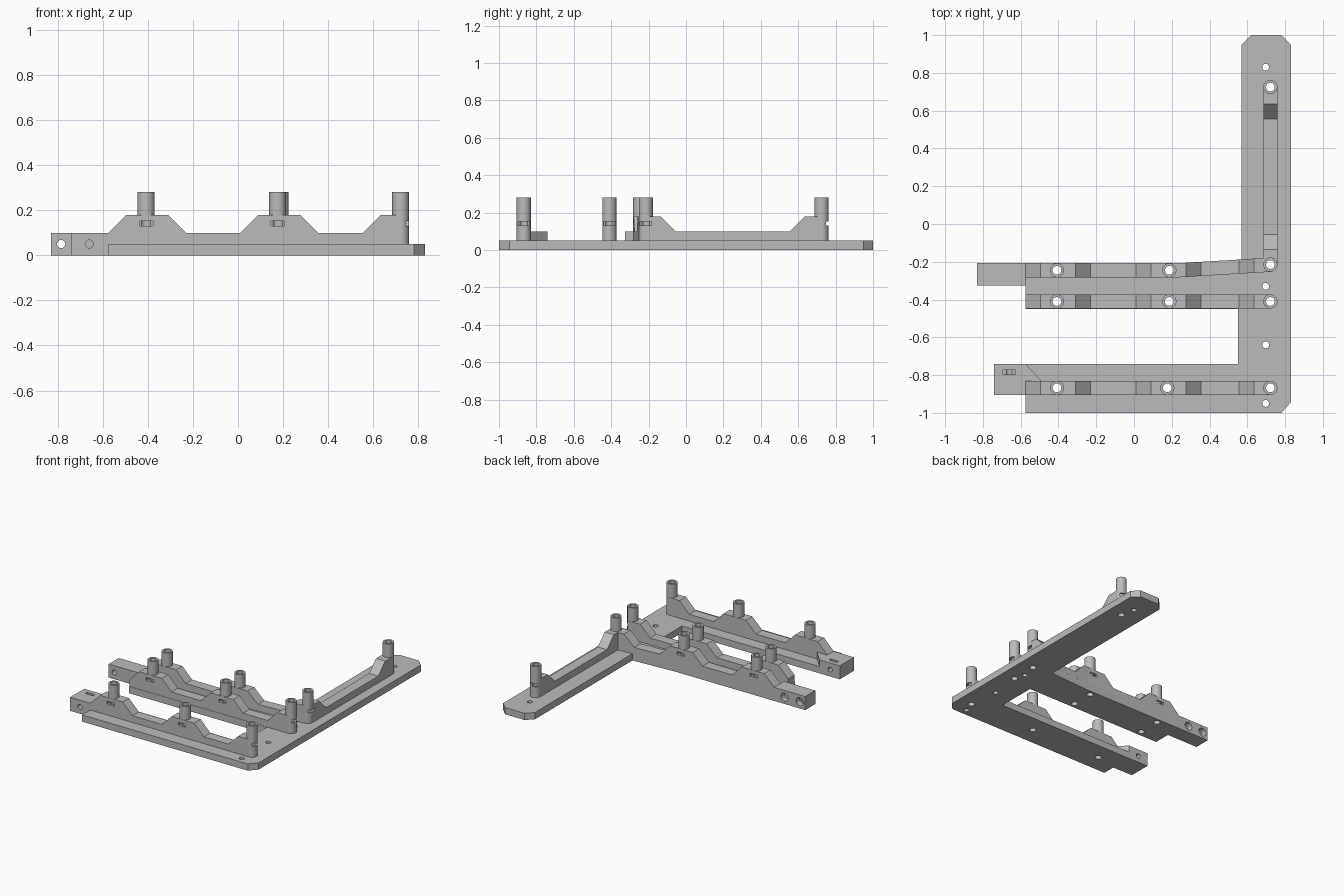
import bpy, bmesh
from mathutils import Matrix, Vector

cube = bpy.data.objects.get("Cube")
if cube:
    bpy.data.objects.remove(cube, do_unlink=True)

grey = bpy.data.materials.new("plain_grey")
grey.use_nodes = True
grey.diffuse_color = (0.5, 0.5, 0.5, 1)
grey.node_tree.nodes["Principled BSDF"].inputs["Base Color"].default_value = grey.diffuse_color

PLATE, LOW, HIGH, TOP = 0.05, 0.1, 0.18, 0.28
HALF = 0.0375      # half width of a rail and radius of a post


def prism(bm, points, offset):
    """Extrude a closed outline along an offset."""
    face = bm.faces.new([bm.verts.new(p) for p in points])
    out = bmesh.ops.extrude_face_region(bm, geom=[face])
    verts = [v for v in out["geom"] if isinstance(v, bmesh.types.BMVert)]
    bmesh.ops.translate(bm, verts=verts, vec=offset)


def cylinder(bm, start, end, radius):
    a, b = Vector(start), Vector(end)
    turn = (b - a).to_track_quat("Z", "Y").to_matrix().to_4x4()
    bmesh.ops.create_cone(bm, cap_ends=True, segments=32, radius1=radius, radius2=radius,
                          depth=(b - a).length, matrix=Matrix.Translation((a + b) / 2) @ turn)


def box(bm, centre, size):
    bmesh.ops.create_cube(bm, size=1, matrix=Matrix.Translation(centre) @ Matrix.Diagonal((*size, 1)))


def finish(name, bm):
    bmesh.ops.recalc_face_normals(bm, faces=bm.faces)
    mesh = bpy.data.meshes.new(name)
    bm.to_mesh(mesh)
    bm.free()
    mesh.materials.append(grey)
    obj = bpy.data.objects.new(name, mesh)
    bpy.context.collection.objects.link(obj)
    return obj


def slab(name, outline, bottom, top):
    bm = bmesh.new()
    prism(bm, [(x, y, bottom) for x, y in outline], (0, 0, top - bottom))
    return finish(name, bm)


def rail(name, profile, place, across):
    """Extrude a side profile given as (distance, height) pairs."""
    bm = bmesh.new()
    prism(bm, [place(s, z) for s, z in profile], across)
    return finish(name, bm)


def hump(start, length=0.345):
    return [(start, LOW), (start + 0.08, HIGH), (start + length - 0.08, HIGH), (start + length, LOW)]


# Base plate with a long bar and two arms
outline = [(-0.575, -1), (0.78, -1), (0.83, -0.945), (0.83, 0.95), (0.78, 1), (0.62, 1),
           (0.57, 0.95), (0.57, -0.188), (0.235, -0.2075), (-0.575, -0.2075), (-0.575, -0.45),
           (0.55, -0.45), (0.55, -0.74), (-0.575, -0.74)]
parts = [slab("base_plate", outline, 0, PLATE)]

# Straight rails on both arms
END, BEND = 0.722, 0.235
left_part = hump(-0.575) + hump(0.01)
arm_profile = [(-0.575, PLATE)] + left_part + [(0.555, LOW), (0.635, HIGH), (END, HIGH), (END, PLATE)]
for name, y in (("front_rail", -0.8675), ("middle_rail", -0.41)):
    parts.append(rail(name, arm_profile, lambda s, z: (s, y - HALF, z), (0, 2 * HALF, 0)))

# Rear rail of the second arm, which bends towards the long bar
REAR = -0.245
straight = [(-0.575, PLATE)] + left_part[:-2] + [(BEND, HIGH), (BEND, PLATE)]
bent = [(BEND, PLATE), (BEND, HIGH)] + left_part[-2:] + arm_profile[-4:]
parts.append(rail("rear_rail", straight, lambda s, z: (s, REAR - HALF, z), (0, 2 * HALF, 0)))
parts.append(rail("rear_rail_bend", bent,
                  lambda s, z: (s, REAR - HALF + (s - BEND) * 0.06, z), (0, 2 * HALF, 0)))

# Rail along the long bar
bar_profile = [(-0.215, PLATE), (-0.215, HIGH), (-0.135, HIGH), (-0.055, LOW),
               (0.555, LOW), (0.635, HIGH), (0.725, HIGH), (0.725, PLATE)]
parts.append(rail("bar_rail", bar_profile, lambda s, z: (END - HALF, s, z), (2 * HALF, 0, 0)))

# Mounting blocks at the arm ends
parts.append(slab("front_block", [(-0.74, -0.905), (-0.575, -0.905), (-0.575, -0.74), (-0.74, -0.74)], 0, LOW))
parts.append(slab("front_gusset", [(-0.575, -0.83), (-0.49, -0.83), (-0.575, -0.74)], PLATE, LOW))
parts.append(slab("rear_block", [(-0.83, -0.325), (-0.575, -0.325), (-0.575, -0.2075), (-0.83, -0.2075)], 0, LOW))

# Posts, each with the direction its nut slot opens
front, right, back = Vector((0, -1, 0)), Vector((1, 0, 0)), Vector((0, 1, 0))
posts = [(-0.408, -0.8675, front), (0.176, -0.8675, front), (END, -0.8675, right),
         (-0.408, -0.41, front), (0.187, -0.41, front), (END, -0.41, right),
         (-0.408, REAR, back), (0.187, REAR, back), (END, -0.215, right), (END, 0.725, back)]
post_bm, bores, slots = bmesh.new(), bmesh.new(), bmesh.new()
for x, y, way in posts:
    cylinder(post_bm, (x, y, PLATE), (x, y, TOP), HALF)
    cylinder(bores, (x, y, -0.1), (x, y, TOP + 0.1), 0.023)
    size = (0.06, 0.06, 0.022)
    box(slots, Vector((x, y, 0.141)) + way * 0.02, size)
post_obj = finish("posts", post_bm)
parts.append(post_obj)

# Screw holes through the plate and the blocks
for y in (0.83, -0.33, -0.64, -0.95):
    cylinder(bores, (0.697, y, -0.1), (0.697, y, 0.1), 0.018)
cylinder(bores, (-0.66, -1, 0.05), (-0.66, -0.7, 0.05), 0.018)
cylinder(bores, (-0.785, -0.4, 0.05), (-0.785, -0.1, 0.05), 0.018)
for x in (-0.785, -0.66):
    cylinder(slots, (x, -0.25, 0.05), (x, -0.15, 0.05), 0.03)
box(slots, (-0.66, -0.785, 0.09), (0.065, 0.022, 0.1))

# Cut the holes and slots
cutters = [finish("bore_cutter", bores), finish("slot_cutter", slots)]
for cutter in cutters:
    cutter.hide_render = True
for part in parts:
    for cutter in cutters:
        mod = part.modifiers.new("cut", "BOOLEAN")
        mod.operation = "DIFFERENCE"
        mod.solver = "EXACT"
        mod.object = cutter
    bpy.ops.object.select_all(action="DESELECT")
    bpy.context.view_layer.objects.active = part
    part.select_set(True)
    for mod in list(part.modifiers):
        bpy.ops.object.modifier_apply(modifier=mod.name)
    bpy.ops.object.shade_smooth_by_angle(angle=0.5)
for cutter in cutters:
    bpy.data.objects.remove(cutter, do_unlink=True)
